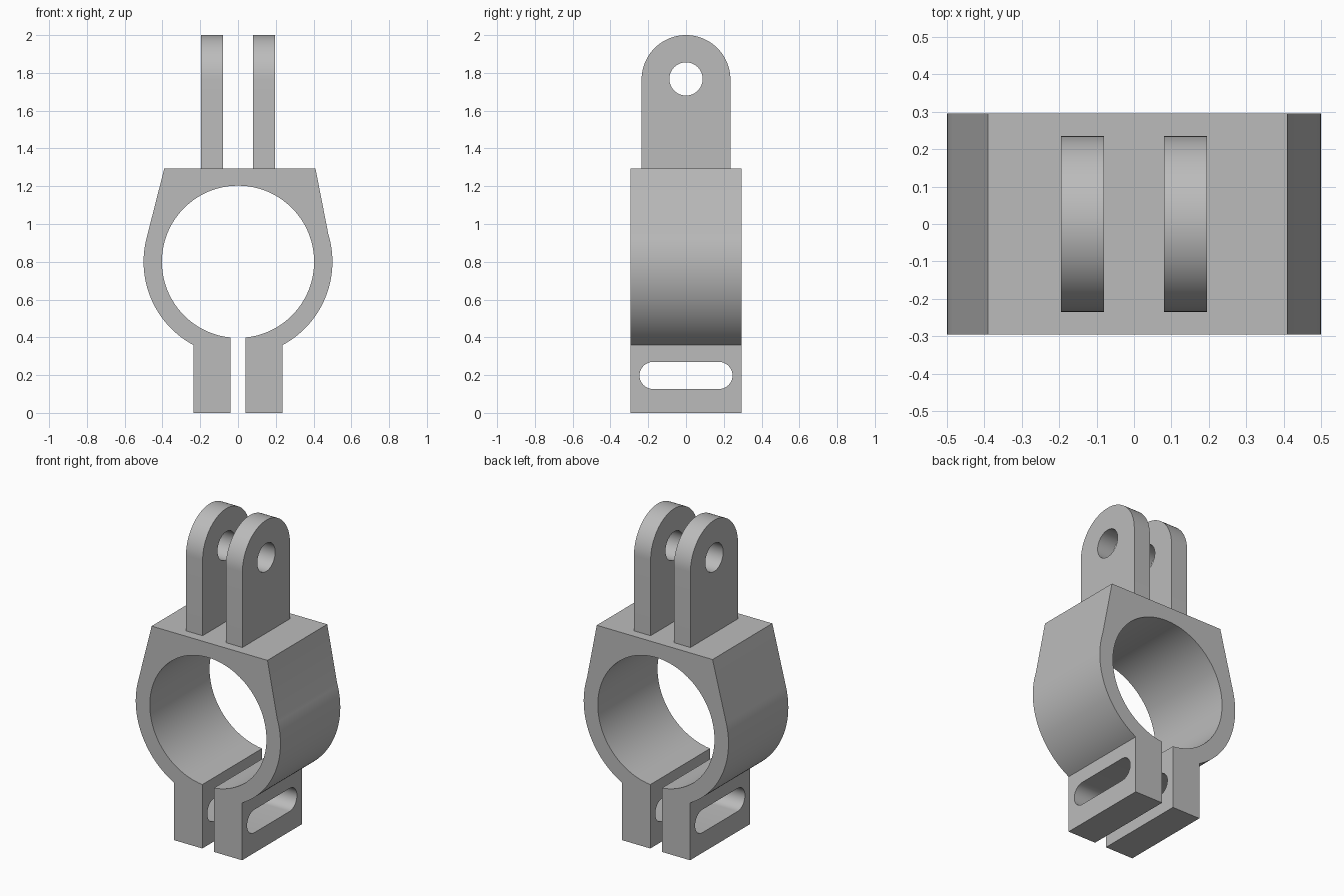
import bpy, bmesh
from math import sin, cos, radians, asin, degrees
from mathutils import Vector

cube = bpy.data.objects.get("Cube")
if cube:
    bpy.data.objects.remove(cube, do_unlink=True)

grey = bpy.data.materials.new("plain grey")
grey.use_nodes = True
colour = (0.5, 0.5, 0.5, 1)
grey.diffuse_color = colour
grey.node_tree.nodes["Principled BSDF"].inputs["Base Color"].default_value = colour


def arc(cu, cv, r, start, end, steps):
    """Points on an arc, angles in degrees."""
    angles = [radians(start + (end - start) * i / steps) for i in range(steps + 1)]
    return [(cu + r * cos(a), cv + r * sin(a)) for a in angles]


def extrude(name, outline, axis, low, high):
    """Prism from an outline in (x, z) along y, or in (y, z) along x."""
    def place(u, v, d):
        return Vector((u, d, v)) if axis == "y" else Vector((d, u, v))
    bm = bmesh.new()
    face = bm.faces.new([bm.verts.new(place(u, v, low)) for u, v in outline])
    result = bmesh.ops.extrude_face_region(bm, geom=[face])
    moved = [g for g in result["geom"] if isinstance(g, bmesh.types.BMVert)]
    bmesh.ops.translate(bm, verts=moved, vec=place(0, 0, high - low))
    bmesh.ops.recalc_face_normals(bm, faces=bm.faces)
    mesh = bpy.data.meshes.new(name)
    bm.to_mesh(mesh)
    bm.free()
    mesh.materials.append(grey)
    obj = bpy.data.objects.new(name, mesh)
    bpy.context.collection.objects.link(obj)
    return obj


def activate(obj):
    bpy.ops.object.select_all(action="DESELECT")
    obj.select_set(True)
    bpy.context.view_layer.objects.active = obj


def cut(obj, cutter):
    mod = obj.modifiers.new("cut", "BOOLEAN")
    mod.operation = "DIFFERENCE"
    mod.solver = "EXACT"
    mod.object = cutter
    activate(obj)
    bpy.ops.object.modifier_apply(modifier=mod.name)
    bpy.data.objects.remove(cutter, do_unlink=True)


def smooth(obj):
    activate(obj)
    bpy.ops.object.shade_smooth_by_angle(angle=radians(20))


# Main dimensions
centre, outer, inner = 0.8, 0.5, 0.403
gap, ear_out, top = 0.04, 0.235, 1.295
half_depth, lug_r = 0.295, 0.235

# Split ring with flat top and two clamping ears, as one profile
out_a = degrees(asin(ear_out / outer))
in_a = degrees(asin(gap / inner))
profile = [(0.41, top), (-0.39, top)]
profile += arc(0, centre, outer, 165.7, 270 - out_a, 40)
profile += [(-ear_out, 0), (-gap, 0)]
profile += arc(0, centre, inner, 270 - in_a, -90 + in_a, 96)
profile += [(gap, 0), (ear_out, 0)]
profile += arc(0, centre, outer, -90 + out_a, 17, 40)
clamp = extrude("clamp_ring", profile, "y", -half_depth, half_depth)

# Bolt slot through both ears
slot_r, slot_u, slot_z = 0.072, 0.174, 0.198
slot = arc(slot_u, slot_z, slot_r, -90, 90, 20) + arc(-slot_u, slot_z, slot_r, 90, 270, 20)
cut(clamp, extrude("slot_cutter", slot, "x", -0.6, 0.6))
smooth(clamp)

# Pair of round-topped mounting lugs with pin holes
lug_z = 2 - lug_r
outline = [(-lug_r, top - 0.01), (lug_r, top - 0.01)] + arc(0, lug_z, lug_r, 0, 180, 40)
hole = arc(0, 1.768, 0.088, 0, 360, 48)[:-1]
for name, low, high in (("right_lug", -0.195, -0.08), ("left_lug", 0.08, 0.195)):
    lug = extrude(name, outline, "x", low, high)
    cut(lug, extrude("hole_cutter", hole, "x", low - 0.1, high + 0.1))
    smooth(lug)
